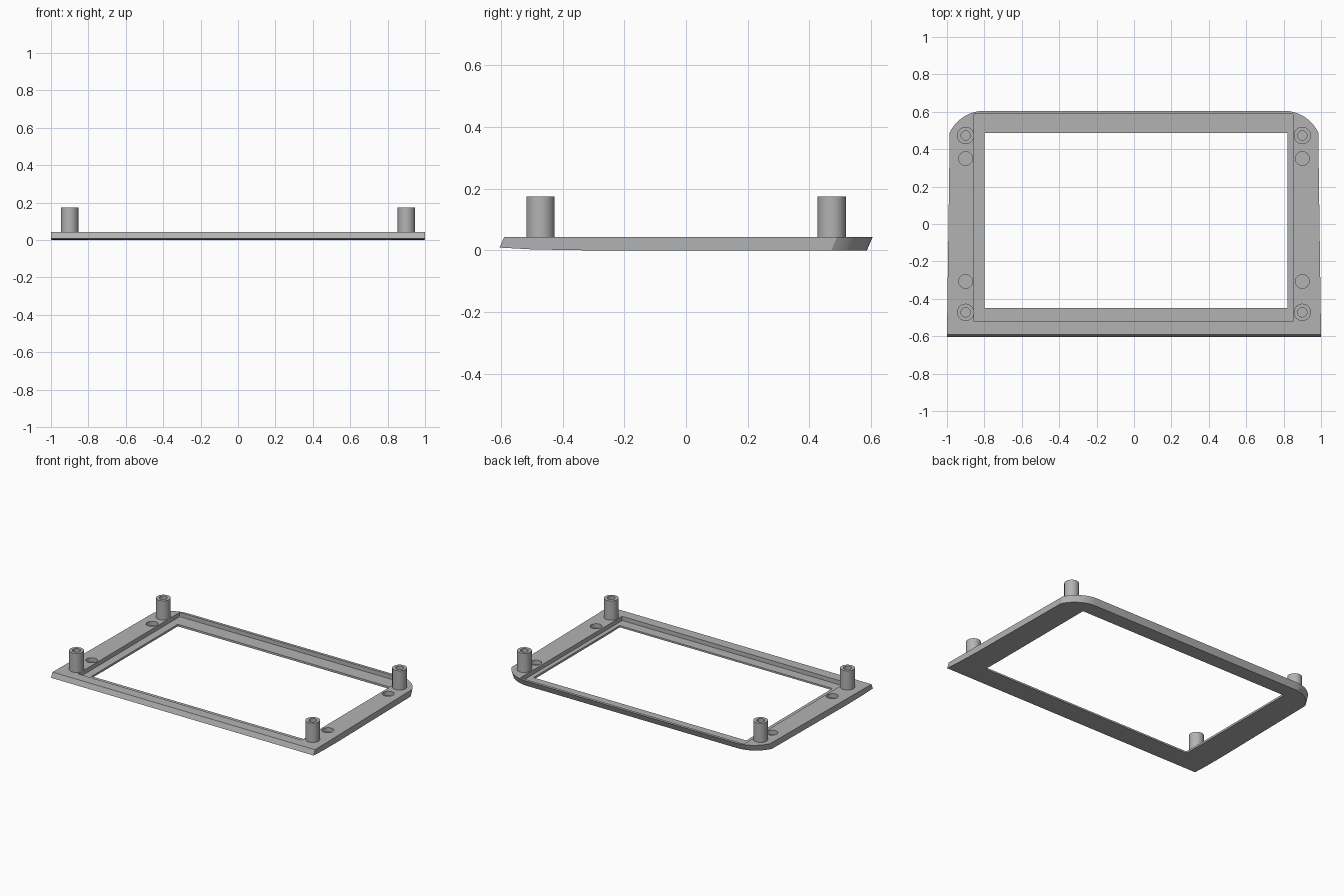
import bpy, bmesh, math
from mathutils import Vector

THICK = 0.043      # plate thickness
LEAN = 0.43        # backward lean of the plate's edges
FLOOR = 0.014      # height of the recess floor

old = bpy.data.objects.get("Cube")
if old:
    bpy.data.objects.remove(old, do_unlink=True)

grey = bpy.data.materials.new("mid grey")
grey.use_nodes = True
colour = (0.45, 0.45, 0.45, 1)
grey.diffuse_color = colour
grey.node_tree.nodes["Principled BSDF"].inputs["Base Color"].default_value = colour


def make_object(name, bm):
    bmesh.ops.recalc_face_normals(bm, faces=bm.faces)
    mesh = bpy.data.meshes.new(name)
    bm.to_mesh(mesh)
    bm.free()
    mesh.materials.append(grey)
    obj = bpy.data.objects.new(name, mesh)
    bpy.context.collection.objects.link(obj)
    return obj


def select_only(obj):
    bpy.ops.object.select_all(action="DESELECT")
    obj.select_set(True)
    bpy.context.view_layer.objects.active = obj


def prism(bm, outline, z0, z1):
    base = bm.faces.new([bm.verts.new((x, y, z0)) for x, y in outline])
    top = bmesh.ops.extrude_face_region(bm, geom=[base])["geom"]
    for v in top:
        if isinstance(v, bmesh.types.BMVert):
            v.co.z = z1


def cut(target, name, outline, z0, z1):
    bm = bmesh.new()
    prism(bm, outline, z0, z1)
    cutter = make_object(name, bm)
    cutter.hide_render = True
    mod = target.modifiers.new(name, "BOOLEAN")
    mod.operation = "DIFFERENCE"
    mod.solver = "EXACT"
    mod.object = cutter
    select_only(target)
    bpy.ops.object.modifier_apply(modifier=name)
    bpy.data.objects.remove(cutter, do_unlink=True)


def rectangle(x0, x1, y0, y1):
    return [(x0, y0), (x1, y0), (x1, y1), (x0, y1)]


def circle(cx, cy, r, n=32):
    return [(cx + r * math.cos(math.tau * i / n), cy + r * math.sin(math.tau * i / n))
            for i in range(n)]


# Frame plate: tapered outline with rounded back corners
half = [(1.0, -0.609)]
for i in range(13):
    a = math.radians(26 + 64 * i / 12)
    half.append((0.8 + 0.206 * math.cos(a), 0.381 + 0.206 * math.sin(a)))
outline = half + [(-x, y) for x, y in reversed(half)]
bm = bmesh.new()
prism(bm, outline, 0, THICK)

# Underside rises slightly toward the front edge
for y in (-0.32, -0.5):
    bmesh.ops.bisect_plane(bm, geom=bm.verts[:] + bm.edges[:] + bm.faces[:],
                           plane_co=Vector((0, y, 0)), plane_no=Vector((0, 1, 0)))
for v in bm.verts:
    if v.co.z < 0.001:
        v.co.z = 0.009 if v.co.y < -0.55 else 0.003 if v.co.y < -0.45 else 0
    v.co.y += LEAN * v.co.z
plate = make_object("frame_plate", bm)

# Recess, window opening and blind holes
cut(plate, "recess_cutter", rectangle(-0.855, 0.85, -0.52, 0.587), FLOOR, 0.2)
cut(plate, "opening_cutter", rectangle(-0.8, 0.82, -0.45, 0.487), -0.1, 0.2)
for x in (-0.9, 0.9):
    for y in (-0.307, 0.35):
        cut(plate, "hole_cutter", circle(x, y, 0.037), FLOOR, 0.2)
select_only(plate)
bpy.ops.object.shade_smooth_by_angle(angle=math.radians(25))

# Hollow mounting posts
profile = [(0.046, 0.035), (0.046, 0.175), (0.025, 0.175), (0.025, 0.045), (0, 0.045)]
for side, x in (("right", -0.9), ("left", 0.9)):
    for end, y in (("front", -0.472), ("back", 0.473)):
        bm = bmesh.new()
        verts = [bm.verts.new((r, 0, z)) for r, z in profile]
        edges = [bm.edges.new(pair) for pair in zip(verts, verts[1:])]
        bmesh.ops.spin(bm, geom=verts + edges, cent=(0, 0, 0), axis=(0, 0, 1),
                       angle=math.tau, steps=32)
        bmesh.ops.remove_doubles(bm, verts=bm.verts, dist=0.0005)
        # Close the underside so the normals face outward
        rim = [e for e in bm.edges if e.is_boundary]
        bmesh.ops.holes_fill(bm, edges=rim, sides=0)
        post = make_object(f"{end}_{side}_post", bm)
        post.location = (x, y, 0)
        select_only(post)
        bpy.ops.object.shade_smooth_by_angle(angle=math.radians(30))
